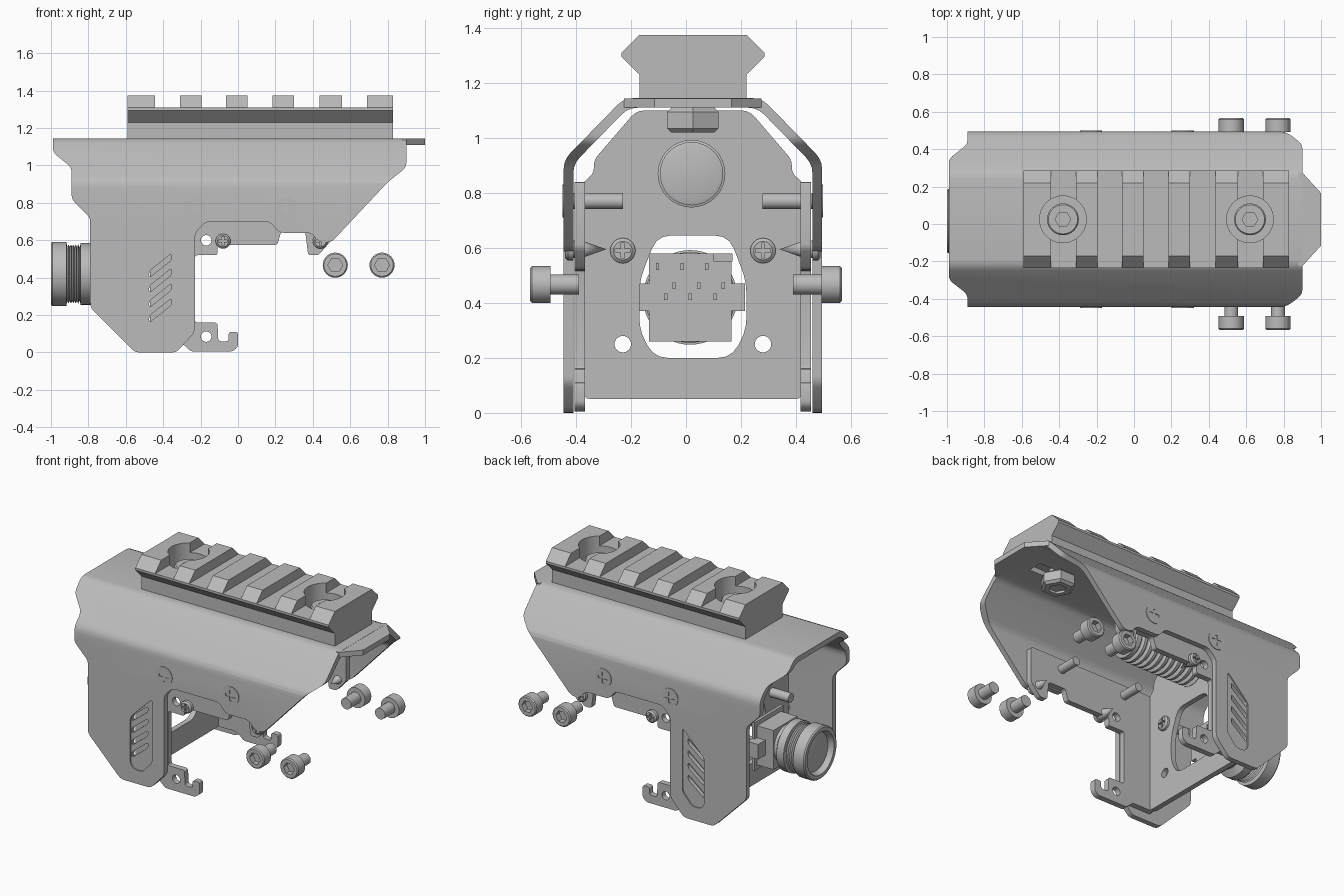
import bpy, bmesh, math
from mathutils import Vector

cube = bpy.data.objects.get("Cube")
if cube:
    bpy.data.objects.remove(cube, do_unlink=True)

grey = bpy.data.materials.new("plain grey")
grey.use_nodes = True
grey.diffuse_color = (0.5, 0.5, 0.5, 1)
grey.node_tree.nodes["Principled BSDF"].inputs["Base Color"].default_value = (0.5, 0.5, 0.5, 1)

C = 0.025  # shell centre line in y


def make(name, bm):
    bmesh.ops.recalc_face_normals(bm, faces=bm.faces[:])
    me = bpy.data.meshes.new(name)
    bm.to_mesh(me)
    bm.free()
    me.materials.append(grey)
    ob = bpy.data.objects.new(name, me)
    bpy.context.scene.collection.objects.link(ob)
    return ob


def fillet(pts, r, n=3):
    out = []
    for i, p in enumerate(pts):
        p, a, b = Vector(p), Vector(pts[i - 1]), Vector(pts[(i + 1) % len(pts)])
        k = min(r, 0.45 * (a - p).length, 0.45 * (b - p).length)
        s, e = p + (a - p).normalized() * k, p + (b - p).normalized() * k
        for j in range(n + 1):
            t = j / n
            out.append(s * (1 - t) ** 2 + p * 2 * t * (1 - t) + e * t * t)
    return out


def mirrored(half):
    """Close a profile given from its bottom to its top on the right side."""
    return [(C + u, v) for u, v in half] + [(C - u, v) for u, v in reversed(half)]


def prism(name, pts, axis, lo, hi, r=0):
    if r:
        pts = fillet(pts, r)
    put = {"x": lambda u, v, w: (w, u, v), "y": lambda u, v, w: (u, w, v),
           "z": lambda u, v, w: (u, v, w)}[axis]
    bm = bmesh.new()
    a = [bm.verts.new(put(u, v, lo)) for u, v in pts]
    b = [bm.verts.new(put(u, v, hi)) for u, v in pts]
    bm.faces.new(a)
    bm.faces.new(b)
    for i in range(len(pts)):
        j = (i + 1) % len(pts)
        bm.faces.new((a[i], a[j], b[j], b[i]))
    return make(name, bm)


def box(name, x, y, z):
    return prism(name, [(x[0], y[0]), (x[1], y[0]), (x[1], y[1]), (x[0], y[1])], "z", *z)


def lathe(name, prof, loc=(0, 0, 0), axis=(0, 0, 1), sides=32):
    """Spin (radius, height) points about the axis."""
    bm = bmesh.new()
    vs = [bm.verts.new((r, 0, h)) for r, h in prof]
    es = [bm.edges.new(p) for p in zip(vs, vs[1:])]
    bmesh.ops.spin(bm, geom=vs + es, cent=(0, 0, 0), axis=(0, 0, 1),
                   angle=math.tau, steps=sides, use_merge=True)
    bmesh.ops.remove_doubles(bm, verts=bm.verts[:], dist=1e-5)
    rot = Vector(axis).to_track_quat("Z", "Y").to_matrix().to_4x4()
    bm.transform(rot)
    bmesh.ops.translate(bm, verts=bm.verts[:], vec=loc)
    return make(name, bm)


def rod(name, r, h0, h1, loc, axis, sides=24):
    return lathe(name, [(0, h0), (r, h0), (r, h1), (0, h1)], loc, axis, sides)


def cut(ob, cutters, op="DIFFERENCE"):
    for c in cutters:
        m = ob.modifiers.new("cut", "BOOLEAN")
        m.object, m.operation, m.solver = c, op, "EXACT"
    dg = bpy.context.evaluated_depsgraph_get()
    me = bpy.data.meshes.new_from_object(ob.evaluated_get(dg))
    ob.modifiers.clear()
    ob.data = me
    for c in cutters:
        bpy.data.objects.remove(c, do_unlink=True)
    return ob


def cross_screw(name, prof, loc, axis, r):
    """Lathed screw whose head top is at height 0, with a cross recess."""
    ob = lathe(name, prof, loc, axis, 24)
    l, ax, w = Vector(loc), Vector(axis), r * 0.13
    side = Vector((0, 0, 1)).cross(ax)
    for u, v in ((r * 0.6, w), (w, r * 0.6)):
        bm = bmesh.new()
        bmesh.ops.create_cube(bm, size=1)
        for p in bm.verts:
            p.co = l + side * p.co.x * 2 * u + Vector((0, 0, 2 * v * p.co.y)) + ax * p.co.z * 0.03
        cut(ob, [make("cutter", bm)])
    return ob


# Folded outer shell: bent strip trimmed by the side outline
strip = [(0.47, -0.1), (0.47, 0.92), (0.25, 1.145)]
inner = [(0.235, 1.11), (0.435, 0.905), (0.435, -0.1)]
loop = [(C + u, v) for u, v in strip] + [(C - u, v) for u, v in reversed(strip)]
loop += [(C - u, v) for u, v in reversed(inner)] + [(C + u, v) for u, v in inner]
shell = prism("outer_shell", loop, "x", -1.1, 1.1, 0.035)
outline = [(-0.99, 1.2), (-0.99, 1.07), (-0.89, 0.99), (-0.89, 0.82), (-0.79, 0.72),
           (-0.79, 0.24), (-0.55, 0), (-0.33, 0), (-0.23, 0.11), (-0.23, 0.64),
           (-0.17, 0.7), (0.17, 0.7), (0.22, 0.64), (0.39, 0.64), (0.44, 0.585),
           (0.5, 0.59), (0.8, 0.91), (0.9, 0.99), (0.9, 1.2)]
cut(shell, [prism("trim", outline, "y", -1, 1, 0.025)], "INTERSECT")
panel = [(-0.32, 0.59), (-0.48, 0.43), (-0.48, 0.12), (-0.45, 0.09), (-0.39, 0.09), (-0.32, 0.17)]
for s in (-1, 1):
    y0, y1 = sorted((C + s * 0.462, C + s * 0.6))
    cut(shell, [prism("pocket", panel, "y", y0, y1, 0.02)])
    y0, y1 = sorted((C + s * 0.4, C + s * 0.6))
    slots = []
    for i in range(4):
        z = 0.4 - 0.08 * i
        slots.append(prism("vent", [(-0.475, z), (-0.475, z + 0.035), (-0.355, z + 0.13),
                                    (-0.355, z + 0.095)], "y", y0, y1, 0.015))
    cut(shell, slots)
cut(shell, [box("slot", (0.56, 0.8), (C - 0.05, C + 0.05), (1.05, 1.2))])
prism("end_tab", [(0.88, C - 0.25), (0.9, C - 0.25), (1, C - 0.14),
                  (1, C + 0.14), (0.9, C + 0.25), (0.88, C + 0.25)], "z", 1.11, 1.144)

# Slotted top rail with counterbored bolts
rail = prism("top_rail", mirrored([(0.195, 1.145), (0.195, 1.23), (0.26, 1.295),
                                   (0.26, 1.31), (0.195, 1.375)]), "x", -0.59, 0.83)
gaps = ((-0.445, -0.31), (-0.195, -0.065), (0.05, 0.185), (0.3, 0.435), (0.555, 0.69))
cut(rail, [box("gap", g, (-1, 1), (1.31, 1.5)) for g in gaps])
for x in (-0.38, 0.62):
    cut(rail, [rod("bore", 0.125, 1.22, 1.5, (x, C, 0), (0, 0, 1), 40)])
    bolt = lathe("rail_bolt", [(0, 1.2), (0.085, 1.2), (0.085, 1.28), (0.078, 1.288), (0, 1.288)], (x, C, 0))
    cut(bolt, [rod("hex", 0.042, 1.24, 1.4, (x, C, 0), (0, 0, 1), 6)])
    lathe("rail_nut", [(0.055, 1.02), (0.09, 1.02), (0.108, 1.035), (0.108, 1.095),
                       (0.09, 1.11), (0.055, 1.11), (0.055, 1.02)], (x, C, 0), sides=6)
    rod("rail_bolt_end", 0.055, 1.035, 1.15, (x, C, 0), (0, 0, 1))

# Inner frame: cross plate with camera opening and two hooked side flanges
plate = prism("cross_plate", mirrored([(0.4, 0.05), (0.4, 0.84), (0.36, 0.87),
                                       (0.36, 0.92), (0.205, 1.1)]), "x", -0.47, -0.435, 0.03)
hole = mirrored([(0.14, 0.2), (0.195, 0.3), (0.195, 0.48), (0.13, 0.645)])
cut(plate, [prism("opening", hole, "x", -1, 0, 0.05)]
    + [rod("hole", 0.03, -0.1, 0.1, (-0.45, C + s * 0.255, 0.25), (1, 0, 0)) for s in (-1, 1)])
flange = [(-0.47, 0.05), (-0.3, 0.05), (-0.25, 0.005), (-0.03, 0.005), (0, 0.03), (0, 0.11),
          (-0.05, 0.11), (-0.05, 0.06), (-0.105, 0.06), (-0.11, 0.16), (-0.23, 0.16),
          (-0.23, 0.52), (-0.11, 0.52), (-0.11, 0.575), (0.21, 0.575), (0.23, 0.645),
          (0.36, 0.645), (0.375, 0.52), (0.43, 0.52), (0.5, 0.6), (0.5, 0.84), (-0.47, 0.84)]
for s in (-1, 1):
    y0, y1 = sorted((C + s * 0.392, C + s * 0.43))
    side = prism("side_flange", flange, "y", y0, y1, 0.015)
    cut(side, [rod("hole", 0.028, -1, 1, (-0.17, 0, z), (0, 1, 0)) for z in (0.085, 0.6)])
    out = (0, s, 0)
    # Screws through the shell and flanges
    for x in (-0.23, 0.26):
        cross_screw("shell_screw", [(0, -0.22), (0.028, -0.22), (0.028, -0.04), (0.06, -0.01),
                                    (0.06, 0), (0, 0)], (x, C + s * 0.474, 0.77), out, 0.06)
    for x in (-0.08, 0.44):
        cross_screw("pointed_screw", [(0, -0.15), (0.032, -0.06), (0.032, -0.03), (0.04, -0.03),
                                      (0.04, -0.01), (0.03, 0), (0, 0)], (x, C + s * 0.465, 0.595), out, 0.04)
    # Loose socket bolts beside the shell
    for x in (0.52, 0.77):
        b = lathe("socket_bolt", [(0, 0.39), (0.037, 0.39), (0.037, 0.493), (0.067, 0.493),
                                  (0.067, 0.56), (0.06, 0.567), (0, 0.567)], (x, 0, 0.467), out)
        cut(b, [rod("hex", 0.04, 0.53, 0.7, (x, 0, 0.467), out, 6)])
    # Screws in the cross plate
    cross_screw("plate_screw", [(0, -0.2), (0.03, -0.2), (0.03, -0.025), (0.046, -0.025),
                                (0.046, -0.01), (0.034, 0), (0, 0)],
                (-0.41, C + s * 0.255, 0.59), (1, 0, 0), 0.046)

# Ribbed barrel through the upper plate
ribs = [(0, -0.62), (0.11, -0.62)]
for i in range(13):
    h = -0.55 + i * 0.046
    ribs += [(0.1, h), (0.123, h + 0.008), (0.123, h + 0.026), (0.1, h + 0.034)]
lathe("ribbed_barrel", ribs + [(0.115, 0.05), (0.115, 0.08), (0.1, 0.085), (0, 0.085)],
      (0, 0.02, 0.87), (1, 0, 0))

# Camera: board, holder, ears and threaded lens
box("camera_board", (-0.62, -0.6), (-0.135, 0.165), (0.26, 0.58))
box("camera_holder", (-0.74, -0.62), (-0.11, 0.14), (0.29, 0.55))
ears = box("holder_ears", (-0.68, -0.6), (-0.18, 0.215), (0.37, 0.47))
for i in range(9):
    y, z = -0.11 + 0.03 * i, (0.52, 0.45, 0.41)[i * 2 % 3]
    box("board_part", (-0.6, -0.585), (y, y + 0.012), (z, z + 0.025))
box("board_chip", (-0.6, -0.57), (0.1, 0.17), (0.55, 0.58))
lens = [(0, 0.6), (0.12, 0.6), (0.12, 0.76), (0.165, 0.79), (0.165, 0.842), (0.145, 0.845)]
for i in range(5):
    lens += [(0.145, 0.848 + i * 0.013), (0.157, 0.854 + i * 0.013)]
lens += [(0.145, 0.914), (0.172, 0.917), (0.172, 0.992), (0.165, 1), (0.14, 1),
         (0.125, 0.965), (0.08, 0.975), (0, 0.982)]
lathe("camera_lens", lens, (0, 0.015, 0.42), (-1, 0, 0), 48)

# Smooth curved surfaces and keep sharp edges
for ob in bpy.context.scene.objects:
    if ob.type == "MESH":
        bpy.ops.object.select_all(action="DESELECT")
        ob.select_set(True)
        bpy.context.view_layer.objects.active = ob
        bpy.ops.object.shade_smooth_by_angle(angle=math.radians(30))
